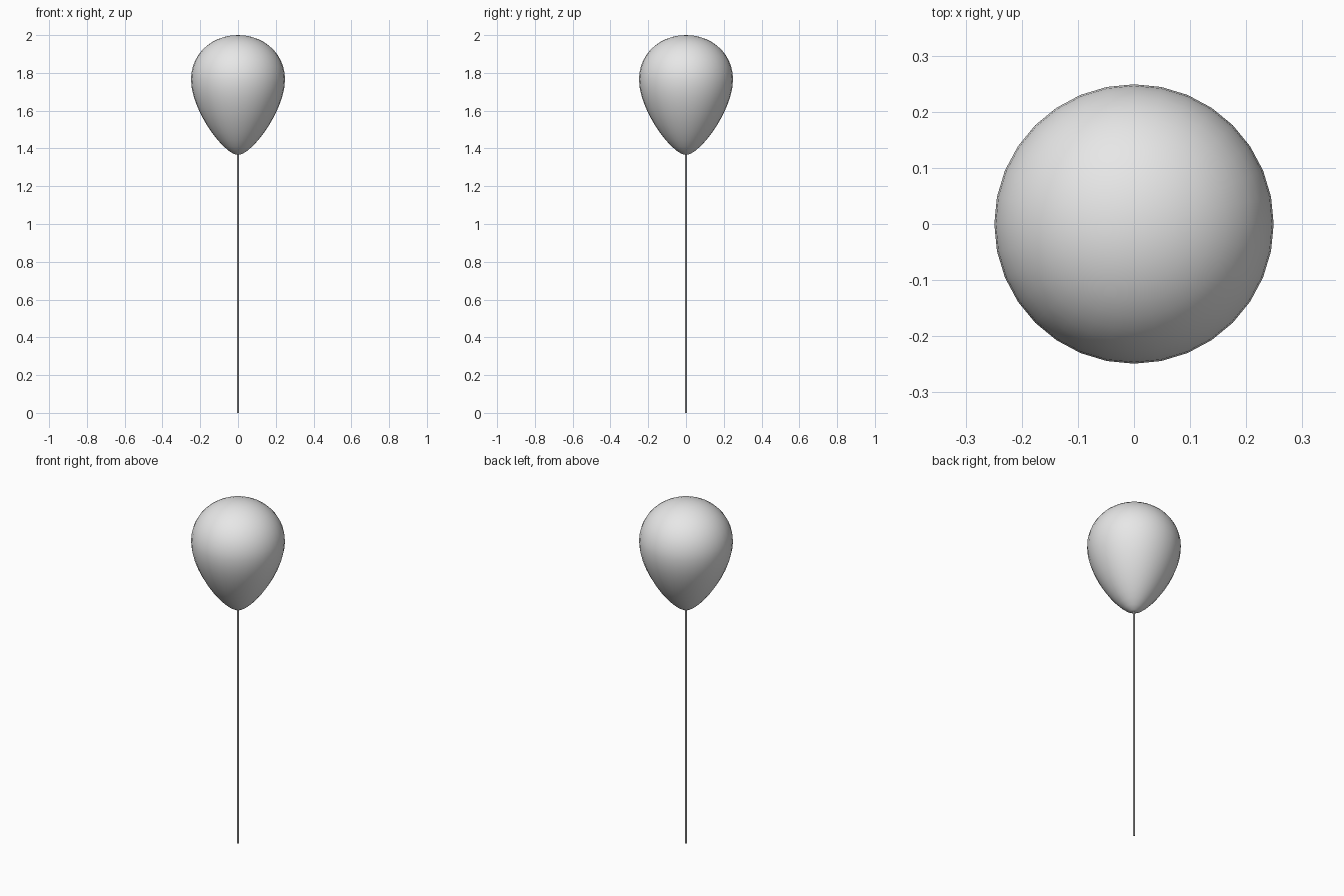
import bpy, bmesh, math
from mathutils import Vector
from mathutils.geometry import interpolate_bezier

cube = bpy.data.objects.get("Cube")
if cube:
    bpy.data.objects.remove(cube, do_unlink=True)

# Single grey material
grey = bpy.data.materials.new("light_grey")
grey.use_nodes = True
colour = (0.8, 0.8, 0.8, 1)
grey.diffuse_color = colour
grey.node_tree.nodes["Principled BSDF"].inputs["Base Color"].default_value = colour


def lathe(name, profile, sides, smooth):
    """Spin a profile of (radius, height) points around z."""
    bm = bmesh.new()
    verts = [bm.verts.new((p[0], 0, p[1])) for p in profile]
    edges = [bm.edges.new(pair) for pair in zip(verts, verts[1:])]
    bmesh.ops.spin(bm, geom=verts + edges, cent=(0, 0, 0), axis=(0, 0, 1),
                   angle=math.tau, steps=sides)
    bmesh.ops.remove_doubles(bm, verts=bm.verts, dist=0.0005)
    bmesh.ops.dissolve_degenerate(bm, edges=bm.edges, dist=0.0001)
    bmesh.ops.recalc_face_normals(bm, faces=bm.faces)
    for face in bm.faces:
        face.smooth = smooth
    mesh = bpy.data.meshes.new(name)
    bm.to_mesh(mesh)
    bm.free()
    mesh.materials.append(grey)
    obj = bpy.data.objects.new(name, mesh)
    bpy.context.collection.objects.link(obj)
    return obj


def curve(*points):
    return interpolate_bezier(*[Vector((r, z, 0)) for r, z in points], 12)


# Balloon: tapered underside, then rounded crown
widest = (0.249, 1.765)
lower = curve((0, 1.365), (0.072, 1.365), (0.249, 1.6), widest)
upper = curve(widest, (0.249, 1.9), (0.14, 2), (0, 2))
lathe("balloon", lower + upper[1:], 32, True)

# String: thin six-sided rod ending just inside the balloon
lathe("string", [(0, 0), (0.006, 0), (0.006, 1.38), (0, 1.38)], 6, False)
